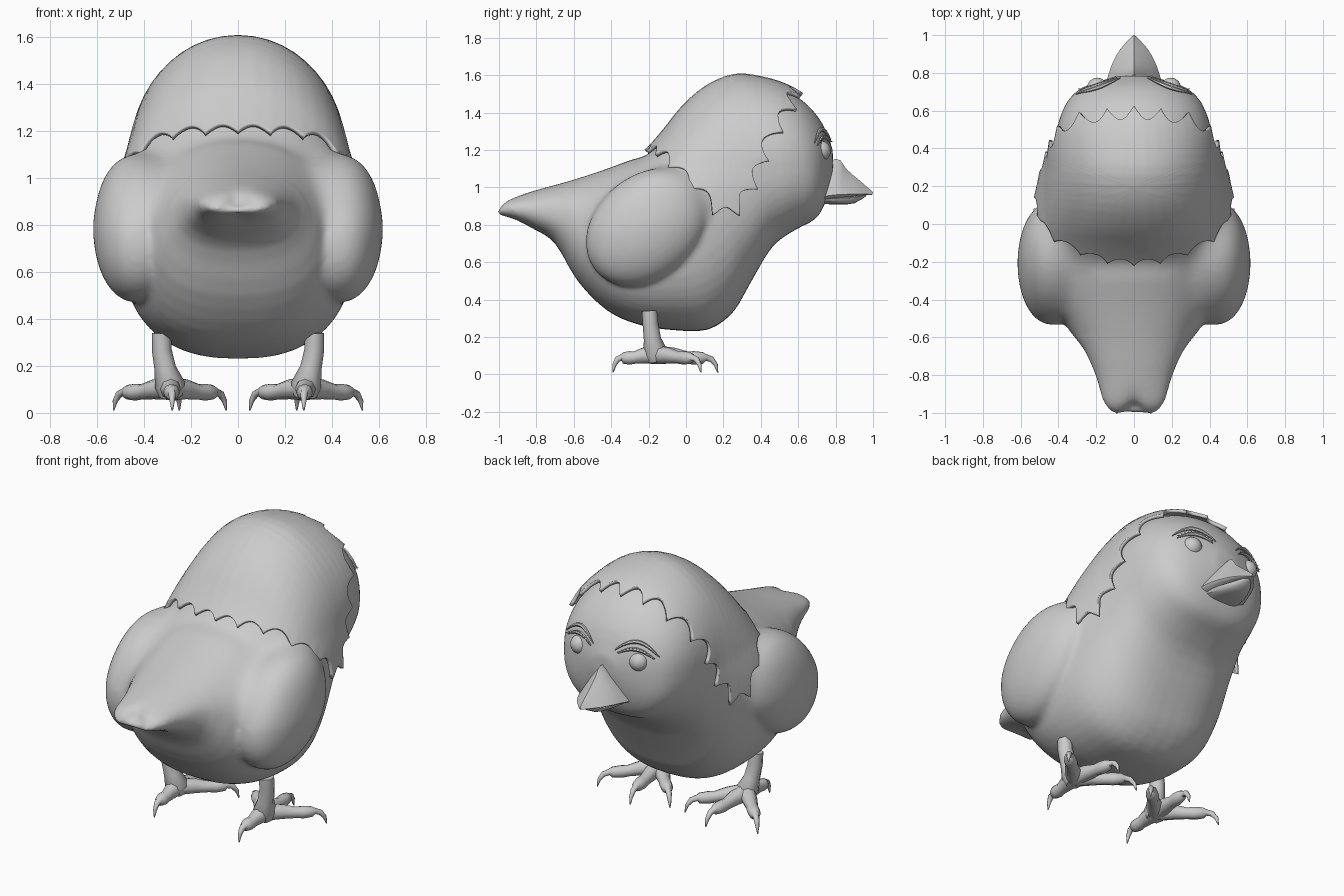
import bpy, math
from mathutils import Vector, Euler
from mathutils.bvhtree import BVHTree

if "Cube" in bpy.data.objects:
    bpy.data.objects.remove(bpy.data.objects["Cube"])


def finish(ob, angle=40):
    bpy.ops.object.select_all(action='DESELECT')
    ob.select_set(True)
    bpy.context.view_layer.objects.active = ob
    bpy.ops.object.shade_smooth_by_angle(angle=math.radians(angle))
    return ob


def make(name, verts, faces, angle=40):
    me = bpy.data.meshes.new(name)
    me.from_pydata(verts, [], faces)
    ob = bpy.data.objects.new(name, me)
    bpy.context.collection.objects.link(ob)
    return finish(ob, angle)


def catmull(rows, steps):
    out = []
    for i in range(len(rows) - 1):
        a, b, c, d = rows[max(i - 1, 0)], rows[i], rows[i + 1], rows[min(i + 2, len(rows) - 1)]
        for s in range(steps):
            t = s / steps
            out.append([0.5 * (2 * q + (r - p) * t + (2 * p - 5 * q + 4 * r - u) * t * t
                               + (3 * q - p - 3 * r + u) * t ** 3) for p, q, r, u in zip(a, b, c, d)])
    return out + [list(rows[-1])]


def loft(name, rows, n, steps, mid=0.5, up=2.05, low=2.5, angle=40, warp=None):
    """Rings given as (top y, top z, bottom y, bottom z, half width)."""
    verts, faces = [], []
    rings = catmull(rows, steps)
    for yt, zt, yb, zb, w in rings:
        top, bot = Vector((0, yt, zt)), Vector((0, yb, zb))
        c = bot.lerp(top, mid)
        for k in range(n):
            a = 2 * math.pi * k / n
            s, co = math.sin(a), math.cos(a)
            e = 2 / (up if s >= 0 else low)
            v = c + ((top if s >= 0 else bot) - c) * abs(s) ** e
            v.x = math.copysign(w * abs(co) ** e, co)
            verts.append(warp(v) if warp else v)
    for i in range(len(rings) - 1):
        for k in range(n):
            j = (k + 1) % n
            faces.append((i * n + k, i * n + n + k, i * n + n + j, i * n + j))
    faces += [tuple(range(n)), tuple(range(len(verts) - n, len(verts)))[::-1]]
    return make(name, verts, [f[::-1] for f in faces], angle)


def tube(name, pts, radii, res=1):
    cu = bpy.data.curves.new(name, 'CURVE')
    cu.dimensions = '3D'
    cu.bevel_depth = 1
    cu.bevel_resolution = res
    cu.use_fill_caps = True
    sp = cu.splines.new('POLY')
    sp.points.add(len(pts) - 1)
    for p, co, r in zip(sp.points, pts, radii):
        p.co = (*co, 1)
        p.radius = r
    ob = bpy.data.objects.new(name, cu)
    bpy.context.collection.objects.link(ob)
    bpy.ops.object.select_all(action='DESELECT')
    ob.select_set(True)
    bpy.context.view_layer.objects.active = ob
    bpy.ops.object.convert(target='MESH')
    return finish(bpy.context.object, 50)


# body with tail, neck and head in one lofted skin; tail tip is notched
def notch(v):
    if v.y < -0.85:
        v.y += 0.05 * math.exp(-(v.x / 0.05) ** 2) * (-0.85 - v.y) / 0.15
    return v


body = loft("body", [
    (-1.01, .88, -1.01, .85, .10), (-.96, .935, -.93, .83, .16), (-.8, .985, -.82, .78, .20),
    (-.62, 1.035, -.70, .70, .265), (-.45, 1.09, -.58, .50, .37), (-.3, 1.145, -.42, .34, .445),
    (-.2, 1.18, -.25, .265, .485), (-.1, 1.285, -.05, .235, .50), (0, 1.41, .12, .24, .49),
    (.12, 1.515, .25, .33, .465), (.26, 1.573, .34, .48, .44), (.4, 1.56, .46, .68, .42),
    (.53, 1.52, .58, .77, .395), (.64, 1.45, .69, .83, .34), (.73, 1.34, .745, .92, .24),
    (.785, 1.2, .785, 1.08, .07)], 48, 3, warp=notch)
bvh = BVHTree.FromPolygons([v.co.copy() for v in body.data.vertices],
                           [tuple(p.vertices) for p in body.data.polygons])

# hood: shell over the head; its rim follows (azimuth, elevation) keys, with scallops across the path
path = catmull([(0, 43), (25, 39), (54, 17), (68, -13), (88, -31), (112, -11), (139, 7), (180, 12)], 20)
P = [Vector(p) for p in path]
dist = [0]
for a, b in zip(P, P[1:]):
    dist.append(dist[-1] + (b - a).length)
HALF, TEETH, M, BAND = 156, 12, 22, 5
bases, norms, half = [], [], []
for h in range(HALF + 1):
    d = dist[-1] * h / HALF
    i = max(k for k in range(len(P) - 1) if dist[k] <= d + 1e-6)
    t = (P[i + 1] - P[i]).normalized()
    bases.append(P[i] + t * (d - dist[i]))
    norms.append(Vector((-t.y, t.x)))
for h, base in enumerate(bases):
    n = sum(norms[max(0, h - 12):h + 13], Vector((0, 0))).normalized()
    if h in (0, HALF):
        n = Vector((0, 1))
    off = (8 if base.x < 95 else 6) * abs(math.sin(math.pi * TEETH * h / HALF)) ** .9
    half.append((base + n * 9, base + n * off))
rim = half + [(Vector((-a.x, a.y)), Vector((-b.x, b.y))) for a, b in half[-2:0:-1]]
C, N = Vector((0, .2, 1.1)), len(rim)
verts, faces = [], []
for i in range(M + BAND + 1):
    for inner, edge in rim:
        if i <= M:
            p = Vector((inner.x, 90 + (inner.y - 90) * max(i, .5) / M))
        else:
            p = inner.lerp(edge, (i - M) / BAND)
        az, el = math.radians(p.x), math.radians(p.y)
        d = Vector((math.sin(az) * math.cos(el), math.cos(az) * math.cos(el), math.sin(el)))
        flare = .03 * abs(math.sin(az)) ** 3 * max(0, math.sin(-el)) / .5
        verts.append(bvh.ray_cast(C, d)[0] + d * (.014 + flare))
for i in range(M + BAND):
    for k in range(N):
        j = (k + 1) % N
        faces.append((i * N + k, i * N + N + k, i * N + N + j, i * N + j))
faces.append(tuple(range(N)))
sol = make("hood", verts, faces).modifiers.new("thickness", 'SOLIDIFY')
sol.thickness = .02
sol.offset = -1

# beak
loft("upper_beak", [(.79, 1.15, .73, .925, .15), (.825, 1.145, .80, .935, .132), (.86, 1.095, .86, .945, .11),
                    (.93, 1.035, .93, .955, .07), (1.0, .975, .995, .96, .008)],
     20, 2, mid=.12, up=1.05, low=2)
loft("lower_beak", [(.72, .95, .72, .912, .115), (.82, .95, .82, .908, .095), (.91, .955, .90, .915, .06),
                    (.97, .965, .96, .95, .012)], 16, 2, mid=.8)


def face_point(x, z, off):
    p = bvh.ray_cast(Vector((x, 2, z)), Vector((0, -1, 0)))[0]
    return p + Vector((p.x, p.y - .3, 0)).normalized() * off


wings = []
for side, s in (("right", 1), ("left", -1)):
    # wing: plump tilted pillow
    bpy.ops.mesh.primitive_uv_sphere_add(segments=40, ring_count=24, radius=1)
    wing = bpy.context.object
    for v in wing.data.vertices:
        x, y, z = v.co
        x = math.copysign(abs(x) ** .85, x)
        v.co = Euler((math.radians(42), 0, 0)).to_matrix() @ Vector((x * .197, y * .365, z * .28))
        v.co += Vector((s * .42, -.205, .79))
    wings.append(wing)

    # eye, brow and lashes
    bpy.ops.mesh.primitive_uv_sphere_add(segments=24, ring_count=14, radius=.054,
                                         location=face_point(s * .205, 1.195, -.025))
    bpy.context.object.name = side + "_eye"
    finish(bpy.context.object)

    def arc(t, low, rise, off):
        return face_point(s * (.07 + .23 * t), low + rise * math.sin(math.pi * (.1 + .85 * t)), off)
    ts = [i / 12 for i in range(13)]
    thin = [.003 + .008 * math.sin(math.pi * t) for t in ts]
    tube(side + "_brow", [arc(t, 1.225, .085, .012) for t in ts], thin)
    tube(side + "_eyelid", [arc(.08 + .84 * t, 1.20, .07, .008) for t in ts], thin)
    for t in ts[1:-1]:
        a = arc(.08 + .84 * t, 1.20, .07, .01)
        b = arc(t, 1.205, .08, .025)
        tube(side + "_lash", [a, a.lerp(b, .6), b], [.004, .003, .001], 0)

    # leg and foot with four clawed toes
    tube(side + "_leg", [(s * .325, -.195, .34), (s * .325, -.19, .27), (s * .31, -.18, .19),
                         (s * .29, -.165, .12), (s * .285, -.155, .07)],
         [.042, .042, .046, .065, .05], 2)
    for toe, (tx, ty) in {"outer": (.53, .08), "middle": (.25, .17), "inner": (.05, .08),
                          "back": (.28, -.39)}.items():
        a, b = Vector((.288, -.16, 0)), Vector((tx, ty, 0))
        pts, rad = [], []
        for t, z, r in ((0, .105, .05), (.3, .10, .042), (.5, .09, .033), (.62, .088, .036), (.76, .088, .031),
                        (.81, .09, .018), (.9, .08, .016), (.97, .05, .011), (1, .01, .003)):
            p = a.lerp(b, t)
            pts.append((s * p.x, p.y, z))
            rad.append(r)
        tube(f"{side}_{toe}_toe", pts, rad, 2)

# fuse wings with the body, then melt only the shoulder seam
finish(body)
for wing in wings:
    wing.select_set(True)
bpy.ops.object.join()
rem = body.modifiers.new("fuse", 'REMESH')
rem.mode = 'VOXEL'
rem.voxel_size = .015
bpy.ops.object.modifier_apply(modifier=rem.name)
group = body.vertex_groups.new(name="shoulder")
for v in body.data.vertices:
    x, y, z = v.co
    w = min(1, max(0, (z - .78) / .14)) * min(1, max(0, (abs(x) - .2) / .06)) * (-.6 < y < .14)
    group.add([v.index], .05 + .95 * w, 'REPLACE')
smooth = body.modifiers.new("melt", 'SMOOTH')
smooth.vertex_group = group.name
smooth.factor = .5
smooth.iterations = 110
bpy.ops.object.modifier_apply(modifier=smooth.name)
finish(body, 60)
